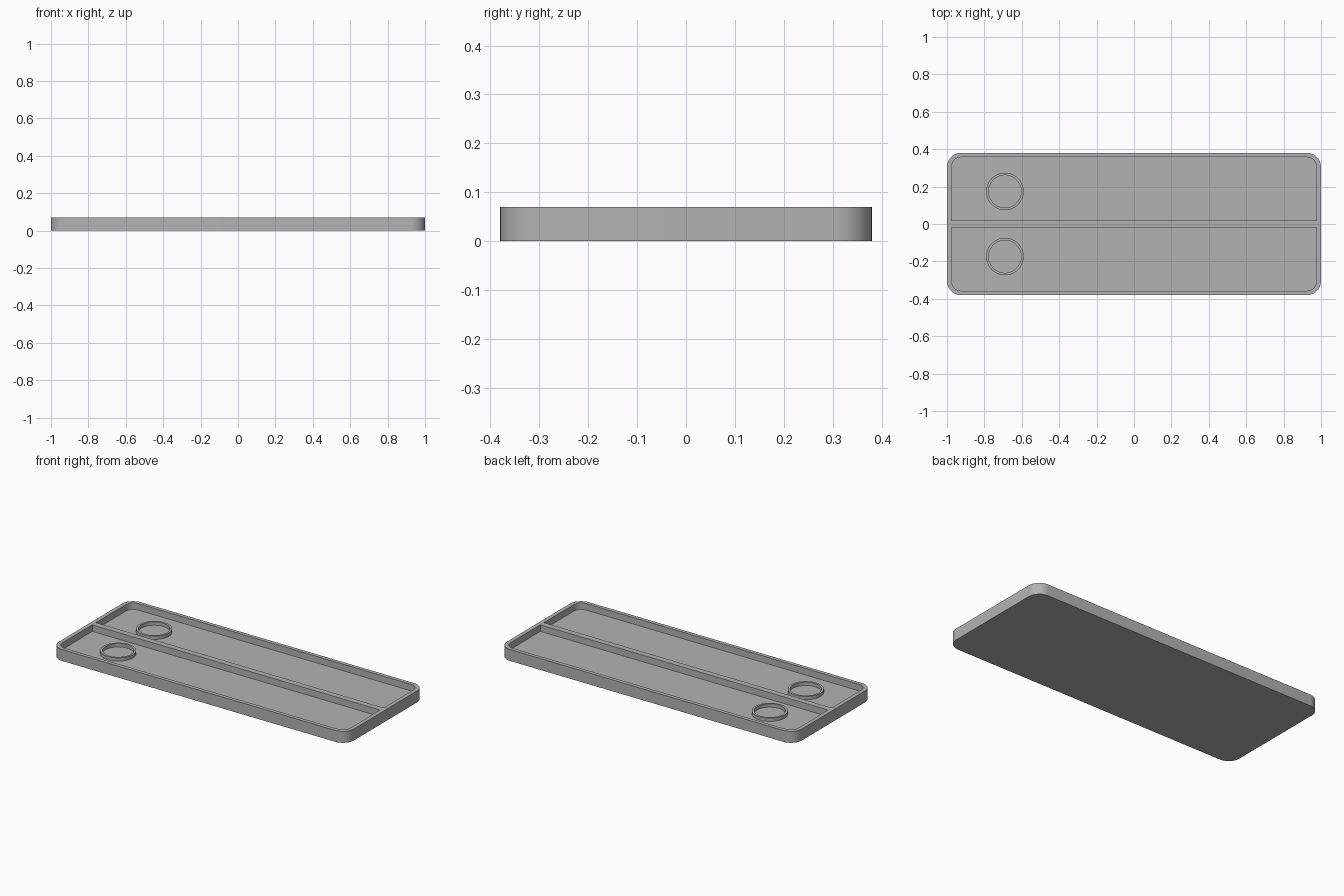
import bpy
import bmesh
from math import cos, sin, pi

cube = bpy.data.objects.get("Cube")
if cube:
    bpy.data.objects.remove(cube, do_unlink=True)

HEIGHT, FLOOR = 0.07, 0.03
RING_HEIGHT = 0.02

grey = bpy.data.materials.new("plain grey")
grey.use_nodes = True
grey.diffuse_color = (0.45, 0.45, 0.45, 1)
grey.node_tree.nodes["Principled BSDF"].inputs["Base Color"].default_value = grey.diffuse_color


def outline(x0, x1, y0, y1, radii, steps=12):
    """Counter-clockwise rectangle; radii start at the +x +y corner, 0 is sharp."""
    corners = [(x1, y1, -1, -1), (x0, y1, 1, -1), (x0, y0, 1, 1), (x1, y0, -1, 1)]
    points = []
    for i, ((x, y, dx, dy), r) in enumerate(zip(corners, radii)):
        if r == 0:
            points.append((x, y))
            continue
        for k in range(steps + 1):
            a = pi / 2 * (i + k / steps)
            points.append((x + dx * r + r * cos(a), y + dy * r + r * sin(a)))
    return points


def add_object(name, bm):
    bmesh.ops.recalc_face_normals(bm, faces=bm.faces)
    mesh = bpy.data.meshes.new(name)
    bm.to_mesh(mesh)
    bm.free()
    mesh.materials.append(grey)
    obj = bpy.data.objects.new(name, mesh)
    bpy.context.collection.objects.link(obj)
    return obj


def prism(name, points, z0, z1):
    bm = bmesh.new()
    face = bm.faces.new([bm.verts.new((x, y, z0)) for x, y in points])
    top = bmesh.ops.extrude_face_region(bm, geom=[face])["geom"]
    verts = [v for v in top if isinstance(v, bmesh.types.BMVert)]
    bmesh.ops.translate(bm, verts=verts, vec=(0, 0, z1 - z0))
    return add_object(name, bm)


def ring(name, x, y, outer, inner, z0, z1, sides=64):
    """Upright ring with a square cross-section."""
    bm = bmesh.new()
    section = [(inner, z0), (outer, z0), (outer, z1), (inner, z1)]
    loops = [[bm.verts.new((x + r * cos(2 * pi * i / sides), y + r * sin(2 * pi * i / sides), z))
              for r, z in section] for i in range(sides)]
    for i in range(sides):
        a, b = loops[i], loops[(i + 1) % sides]
        for k in range(4):
            n = (k + 1) % 4
            bm.faces.new((a[k], b[k], b[n], a[n]))
    return add_object(name, bm)


def shade(obj):
    bpy.ops.object.select_all(action="DESELECT")
    obj.select_set(True)
    bpy.context.view_layer.objects.active = obj
    bpy.ops.object.shade_smooth_by_angle(angle=pi / 6)


# Rounded tray body
tray = prism("tray", outline(-1, 1, -0.38, 0.38, [0.075] * 4), 0, HEIGHT)

# Two pockets, rounded at the outside and square along the divider
pockets = [
    prism("back_pocket_cutter", outline(-0.975, 0.975, 0.018, 0.357, [0.05, 0.05, 0, 0]), FLOOR, 0.1),
    prism("front_pocket_cutter", outline(-0.975, 0.975, -0.357, -0.018, [0, 0, 0.05, 0.05]), FLOOR, 0.1),
]
bpy.context.view_layer.objects.active = tray
for cutter in pockets:
    cutter.hide_render = True
    mod = tray.modifiers.new("pocket", "BOOLEAN")
    mod.operation, mod.solver, mod.object = "DIFFERENCE", "EXACT", cutter
    bpy.ops.object.modifier_apply(modifier=mod.name)
    bpy.data.objects.remove(cutter, do_unlink=True)
shade(tray)

# Raised locating ring in each pocket
for name, y in (("back_ring", 0.174), ("front_ring", -0.174)):
    shade(ring(name, -0.69, y, 0.1, 0.087, FLOOR - 0.002, FLOOR + RING_HEIGHT))
